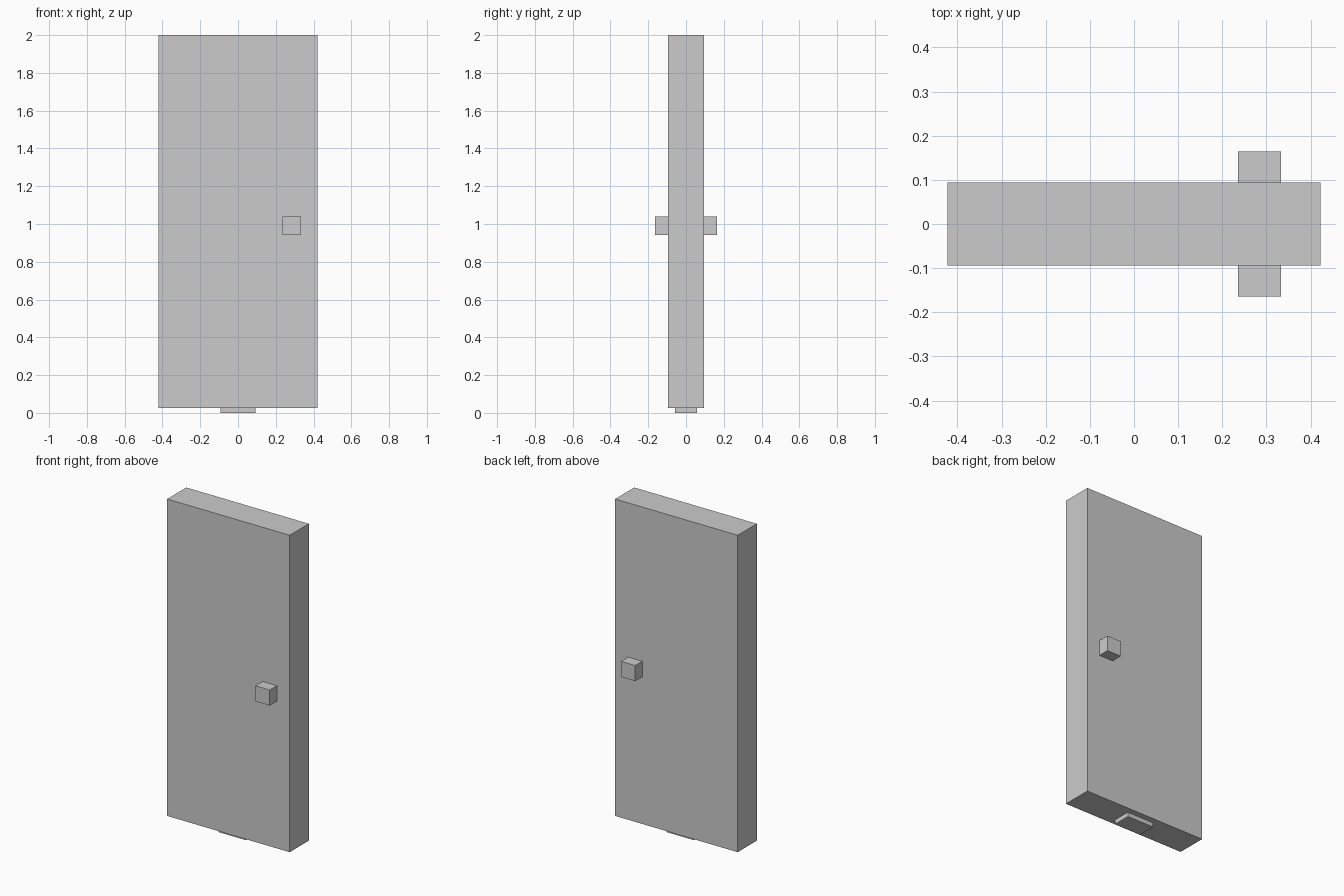
import bpy

if "Cube" in bpy.data.objects:
    bpy.data.objects.remove(bpy.data.objects["Cube"])


def box(name, x, y, z):
    """Add a flat-sided box spanning the given (min, max) ranges."""
    ranges = (x, y, z)
    bpy.ops.mesh.primitive_cube_add(size=1, location=[(a + b) / 2 for a, b in ranges])
    obj = bpy.context.object
    obj.name = name
    obj.scale = [b - a for a, b in ranges]
    bpy.ops.object.transform_apply(location=True, rotation=False, scale=True)
    return obj


# Door slab
HALF_DEPTH = 0.094
BASE_HEIGHT = 0.027
box("door_panel", (-0.422, 0.422), (-HALF_DEPTH, HALF_DEPTH), (BASE_HEIGHT, 2.0))

# Small foot block under the slab
box("foot_block", (-0.093, 0.093), (-0.057, 0.057), (0.0, BASE_HEIGHT))

# Square knobs on both faces
KNOB_X, KNOB_Z, KNOB_END = (0.235, 0.333), (0.943, 1.04), 0.164
box("front_knob", KNOB_X, (-KNOB_END, -HALF_DEPTH), KNOB_Z)
box("back_knob", KNOB_X, (HALF_DEPTH, KNOB_END), KNOB_Z)
